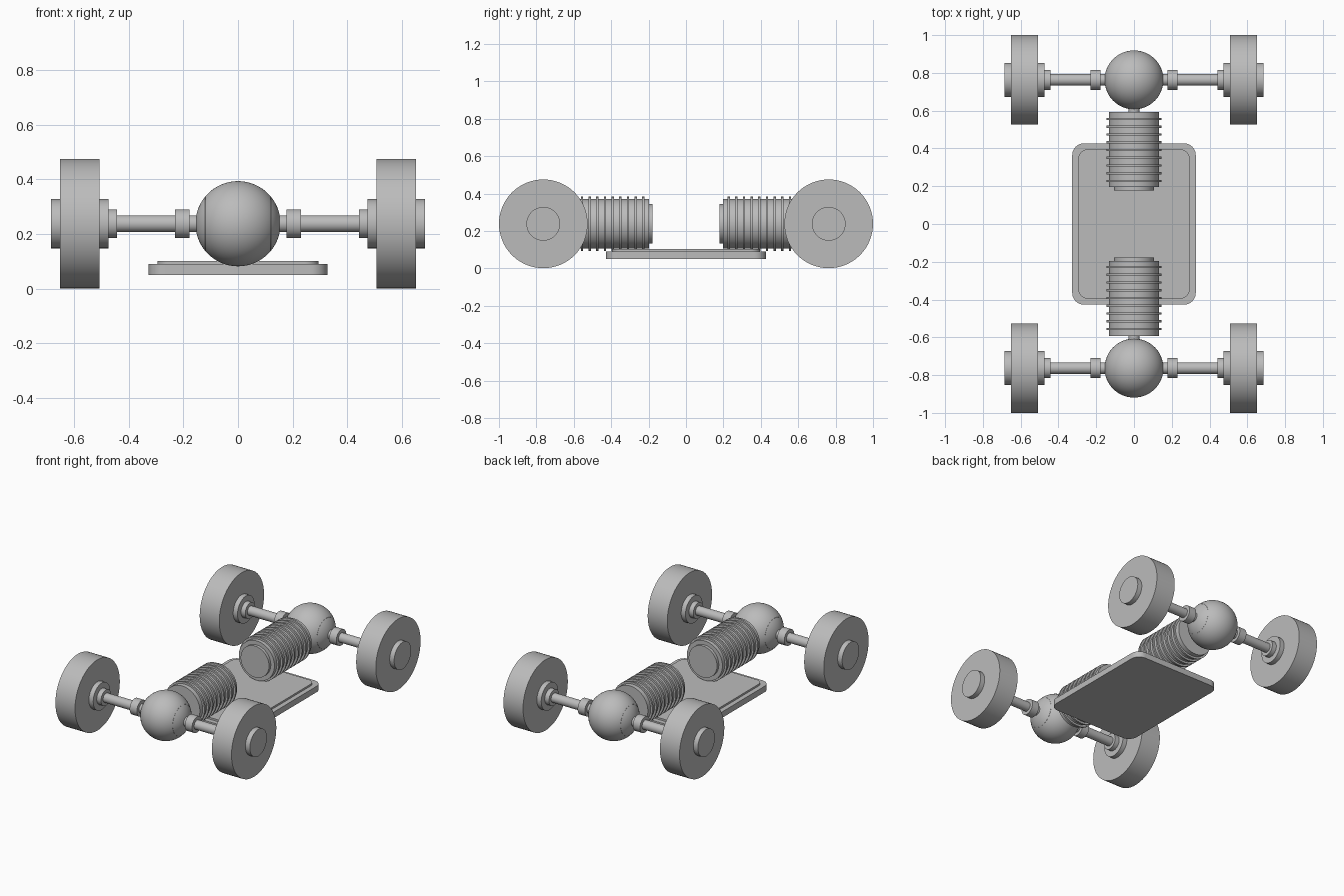
import bpy, bmesh
from math import pi, radians
from mathutils import Matrix, Vector

cube = bpy.data.objects.get("Cube")
if cube:
    bpy.data.objects.remove(cube, do_unlink=True)

grey = bpy.data.materials.new("plain grey")
grey.use_nodes = True
grey.diffuse_color = (0.5, 0.5, 0.5, 1)
grey.node_tree.nodes["Principled BSDF"].inputs["Base Color"].default_value = (0.5, 0.5, 0.5, 1)

AXLE_Z, AXLE_Y = 0.238, 0.763


def finish(name, bm):
    """Turn a bmesh into a grey object with smooth curves and sharp edges."""
    bmesh.ops.recalc_face_normals(bm, faces=bm.faces)
    mesh = bpy.data.meshes.new(name)
    bm.to_mesh(mesh)
    bm.free()
    obj = bpy.data.objects.new(name, mesh)
    bpy.context.collection.objects.link(obj)
    mesh.materials.append(grey)
    bpy.ops.object.select_all(action='DESELECT')
    obj.select_set(True)
    bpy.context.view_layer.objects.active = obj
    bpy.ops.object.shade_smooth_by_angle(angle=radians(30))
    return obj


def turned(name, profile, direction, centre, steps=64):
    """Lathe (distance, radius) steps about an axis running along direction."""
    bm = bmesh.new()
    points = [(profile[0][0], 0)] + profile + [(profile[-1][0], 0)]
    verts = [bm.verts.new((r, 0, d)) for d, r in points]
    edges = [bm.edges.new(pair) for pair in zip(verts, verts[1:])]
    bmesh.ops.spin(bm, geom=verts + edges, cent=(0, 0, 0), axis=(0, 0, 1),
                   angle=2 * pi, steps=steps)
    bmesh.ops.remove_doubles(bm, verts=bm.verts, dist=1e-5)
    turn = Vector((0, 0, 1)).rotation_difference(Vector(direction)).to_matrix().to_4x4()
    bm.transform(Matrix.Translation(centre) @ turn)
    return finish(name, bm)


def cylinder(name, start, end, radius, direction, centre):
    return turned(name, [(start, radius), (end, radius)], direction, centre)


def rounded_plate(name, half_x, half_y, low, high, corner):
    """Flat slab with rounded vertical corners."""
    bm = bmesh.new()
    bmesh.ops.create_cube(bm, size=2)
    bmesh.ops.scale(bm, vec=(half_x, half_y, (high - low) / 2), verts=bm.verts)
    bmesh.ops.translate(bm, vec=(0, 0, (high + low) / 2), verts=bm.verts)
    upright = [e for e in bm.edges if abs(e.verts[0].co.z - e.verts[1].co.z) > 1e-4]
    bmesh.ops.bevel(bm, geom=upright, offset=corner, segments=10, profile=0.5, affect='EDGES')
    return finish(name, bm)


# Floor plate with a raised inner panel
rounded_plate("floor_plate", 0.327, 0.427, 0.05, 0.09, 0.062)
rounded_plate("floor_panel", 0.295, 0.395, 0.09, 0.102, 0.05)

# Finned motor profile, measured outwards from the middle of the model
motor = [(0.178, 0.105), (0.197, 0.105), (0.197, 0.132)]
for i in range(9):
    d = 0.228 + 0.041 * i
    motor += [(d - 0.006, 0.132), (d - 0.006, 0.145), (d + 0.006, 0.145), (d + 0.006, 0.132)]
motor += [(0.592, 0.132)]

for end, sy in (("front", -1), ("back", 1)):
    along = (0, sy, 0)
    middle = (0, 0, AXLE_Z)
    hub = (0, sy * AXLE_Y, AXLE_Z)

    # Motor and drive shaft
    turned(f"{end}_motor", motor, along, middle)
    cylinder(f"{end}_drive_shaft", 0.58, 0.64, 0.03, along, middle)

    # Ball-shaped differential with side flanges
    bm = bmesh.new()
    bmesh.ops.create_uvsphere(bm, u_segments=64, v_segments=32, radius=0.156)
    bm.transform(Matrix.Translation(hub))
    finish(f"{end}_differential", bm)
    cylinder(f"{end}_differential_flange", -0.12, 0.12, 0.1, (1, 0, 0), hub)

    # Half axles, collars, hubs and wheels on both sides
    for side, sx in (("left", 1), ("right", -1)):
        out = (sx, 0, 0)
        tag = f"{end}_{side}"
        cylinder(f"{tag}_axle", 0.11, 0.46, 0.031, out, hub)
        cylinder(f"{tag}_collar", 0.178, 0.231, 0.053, out, hub)
        turned(f"{tag}_hub", [(0.443, 0.053), (0.475, 0.053), (0.475, 0.09), (0.52, 0.09)],
               out, hub)
        cylinder(f"{tag}_wheel", 0.507, 0.652, 0.237, out, hub)
        cylinder(f"{tag}_hub_cap", 0.645, 0.685, 0.09, out, hub)
